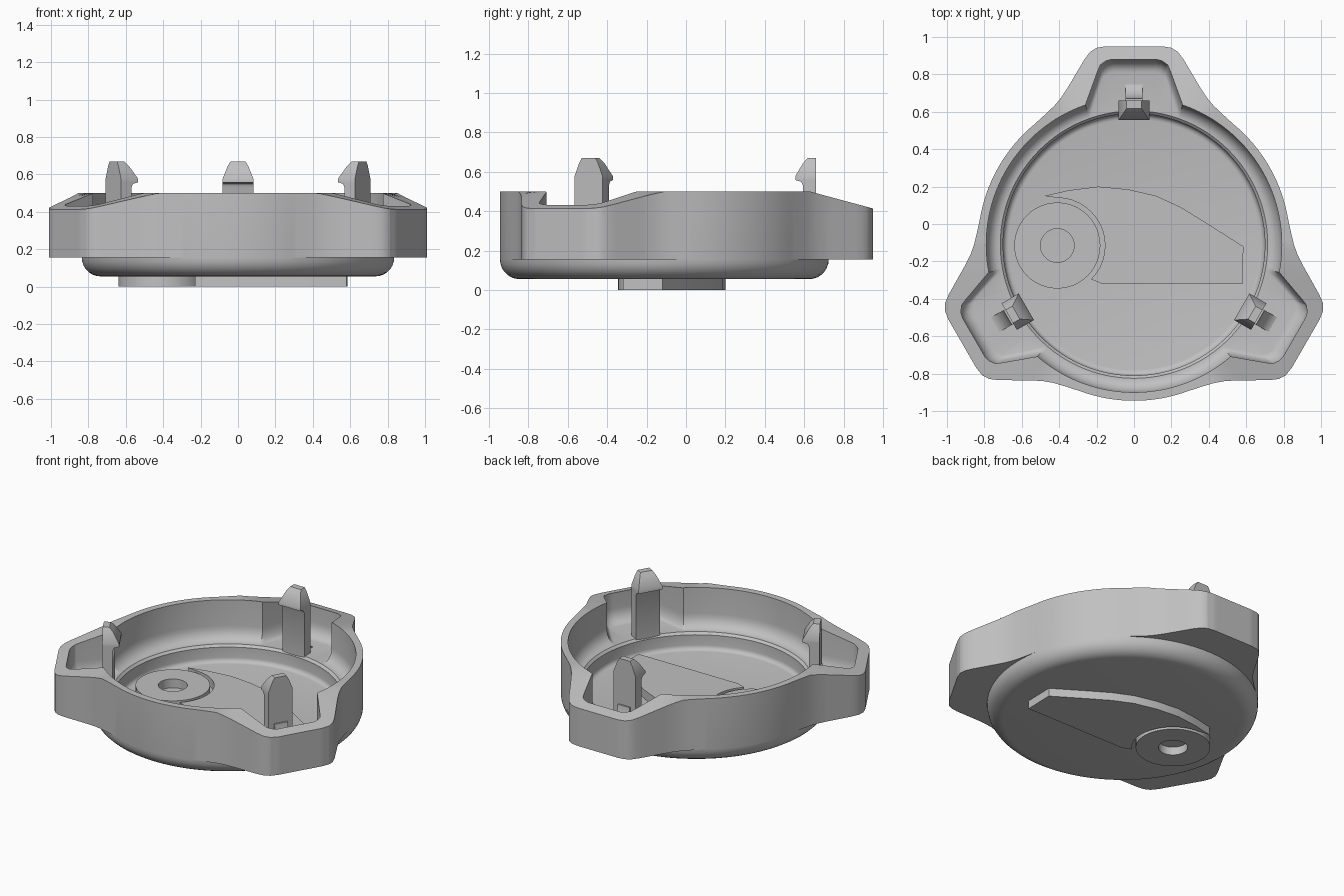
import bpy
import bmesh
from math import pi, sin, cos, atan2, hypot, radians
from mathutils import Matrix, Vector

if "Cube" in bpy.data.objects:
    bpy.data.objects.remove(bpy.data.objects["Cube"])

CY = -0.11          # centre of the round body
LOBES = [90, 210, 330]

grey = bpy.data.materials.new("plain grey")
grey.use_nodes = True
grey.diffuse_color = (0.53, 0.53, 0.53, 1)
grey.node_tree.nodes["Principled BSDF"].inputs["Base Color"].default_value = grey.diffuse_color


def finish(name, bm):
    bmesh.ops.remove_doubles(bm, verts=bm.verts, dist=0.0005)
    bmesh.ops.recalc_face_normals(bm, faces=bm.faces)
    mesh = bpy.data.meshes.new(name)
    bm.to_mesh(mesh)
    bm.free()
    ob = bpy.data.objects.new(name, mesh)
    bpy.context.collection.objects.link(ob)
    mesh.materials.append(grey)
    bpy.ops.object.select_all(action='DESELECT')
    ob.select_set(True)
    bpy.context.view_layer.objects.active = ob
    bpy.ops.object.shade_smooth_by_angle(angle=radians(32))
    return ob


def prism(bm, points, z0, z1):
    """Extrude a flat outline between two heights."""
    face = bm.faces.new([bm.verts.new((x, y, z0)) for x, y in points])
    up = bmesh.ops.extrude_face_region(bm, geom=[face])["geom"]
    bmesh.ops.translate(bm, vec=(0, 0, z1 - z0),
                        verts=[v for v in up if isinstance(v, bmesh.types.BMVert)])


# Half lobe outlines as (sideways, outward) points, from the tip to the circle
R_OUT, R_IN = 0.835, 0.79
OUTER = [(0, 1.06), (.15, 1.06), (.20, 1.052), (.235, 1.03), (.265, .99), (.36, .83),
         (.39, .785), (.425, .743), (.47, .70), (.535, .641)]
INNER = [(0, .99), (.12, .99), (.15, .982), (.18, .96), (.195, .925), (.26, .746)]


def radius(outline, circle, a):
    """Distance to the outline along a ray at angle a from the lobe axis."""
    a = abs(a)
    for (q0, p0), (q1, p1) in zip(outline, outline[1:]):
        if atan2(q0, p0) - 1e-6 <= a <= atan2(q1, p1) + 1e-6:
            dq, dp = q1 - q0, p1 - p0
            return (q0 * dp - p0 * dq) / (sin(a) * dp - cos(a) * dq)
    return circle


# Angle samples: an even grid plus every outline corner
half = {round(atan2(q, p), 5) for q, p in OUTER + INNER}
grid = {round(radians(d), 5) for d in range(0, 61, 2)}
half |= {g for g in grid if all(abs(g - h) > 0.008 for h in half)}
half.discard(round(pi / 3, 5))
local = sorted(half | {-h for h in half}) + [pi / 3]
samples = [(radians(l) + a, a) for l in LOBES for a in local]

# Housing: stacked rings from the underside, over the rim, to the inner floor
bm = bmesh.new()


def ring(r_func, z_func):
    loop = []
    for t, a in samples:
        r = r_func(a)
        loop.append(bm.verts.new((r * cos(t), CY + r * sin(t), z_func(r * cos(a)))))
    return loop


def outer(a):
    return radius(OUTER, R_OUT, a)


def inner(a):
    return radius(INNER, R_IN, a)


def rim(p):
    return 0.5 - max(0, p - 0.74) * 0.27


def level(z):
    return lambda p: z


rings = []
for i in range(8):                                  # rounded lower edge
    e = i / 7 * pi / 2
    rings.append(ring(lambda a: 0.735 + 0.1 * sin(e), level(0.155 - 0.1 * cos(e))))
rings.append(ring(outer, level(0.155)))
rings.append(ring(outer, rim))
rings.append(ring(inner, rim))
for i in range(7):                                  # rounded pocket floor
    e = i / 6 * pi / 2
    rings.append(ring(lambda a: inner(a) - 0.07 * (1 - cos(e)), level(0.325 - 0.09 * sin(e))))
rings.append(ring(lambda a: 0.715, level(0.235)))
rings.append(ring(lambda a: 0.70, level(0.22)))
for i in range(5):                                  # rounded inner floor
    e = i / 4 * pi / 2
    rings.append(ring(lambda a: 0.70 - 0.03 * (1 - cos(e)), level(0.15 - 0.03 * sin(e))))
n = len(samples)
for lo, hi in zip(rings, rings[1:]):
    for i in range(n):
        j = (i + 1) % n
        bm.faces.new((lo[i], lo[j], hi[j], hi[i]))
bm.faces.new(rings[0])
bm.faces.new(rings[-1])
bmesh.ops.dissolve_degenerate(bm, dist=0.0004, edges=bm.edges)
finish("housing", bm)


# Snap hooks: a stem with an inward barb and a tapered head, plus a curved rib behind
def section(bm, rows):
    """Loft boxes from (z, inner, outer, half width) rows."""
    loops = [[bm.verts.new(c) for c in ((-w, p0, z), (w, p0, z), (w, p1, z), (-w, p1, z))]
             for z, p0, p1, w in rows]
    for lo, hi in zip(loops, loops[1:]):
        for i in range(4):
            j = (i + 1) % 4
            bm.faces.new((lo[i], lo[j], hi[j], hi[i]))
    bm.faces.new(loops[0])
    bm.faces.new(loops[-1])


for name, deg in zip(("back", "right", "left"), LOBES):
    place = Matrix.Translation((0, CY, 0)) @ Matrix.Rotation(radians(deg - 90), 4, 'Z')
    bm = bmesh.new()
    section(bm, [(.21, .705, .77, .082), (.53, .705, .77, .082), (.55, .695, .77, .082),
                 (.558, .665, .77, .082), (.578, .665, .77, .082), (.645, .705, .77, .055),
                 (.67, .728, .77, .04)])
    bm.transform(place)
    finish(name + "_hook", bm)
    bm = bmesh.new()
    rows = []
    for i in range(6):
        e = i / 5 * pi / 2
        rows.append((.23 + .13 * (1 - cos(e)), .765, .88 - .10 * sin(e), .045))
    section(bm, rows)
    bm.transform(place)
    finish(name + "_hook_rib", bm)

# Plain round boss with a bore, passing through the floor
GX, GY, TOP = -0.41, -0.115, 0.18
bm = bmesh.new()
loops = []
for r, z in ((.09, 0), (.23, 0), (.23, TOP), (.09, TOP)):
    loops.append([bm.verts.new((GX + r * cos(2 * pi * i / 48), GY + r * sin(2 * pi * i / 48), z))
                  for i in range(48)])
for k in range(4):
    lo, hi = loops[k], loops[(k + 1) % 4]
    for i in range(48):
        j = (i + 1) % 48
        bm.faces.new((lo[i], lo[j], hi[j], hi[i]))
finish("round_boss", bm)

# Plain pad beside it, its left edge following the boss
arc = [(GX + .255 * cos(radians(d)), GY + .255 * sin(radians(d))) for d in range(90, -46, -9)]
bm = bmesh.new()
prism(bm, arc + [(-.17, -.32), (.58, -.32), (.585, -.12), (.49, -.06), (.38, .01), (.25, .09),
                 (.12, .15), (-.03, .185), (-.19, .2), (-.35, .18), (-.48, .15)], 0, TOP)
finish("side_pad", bm)
